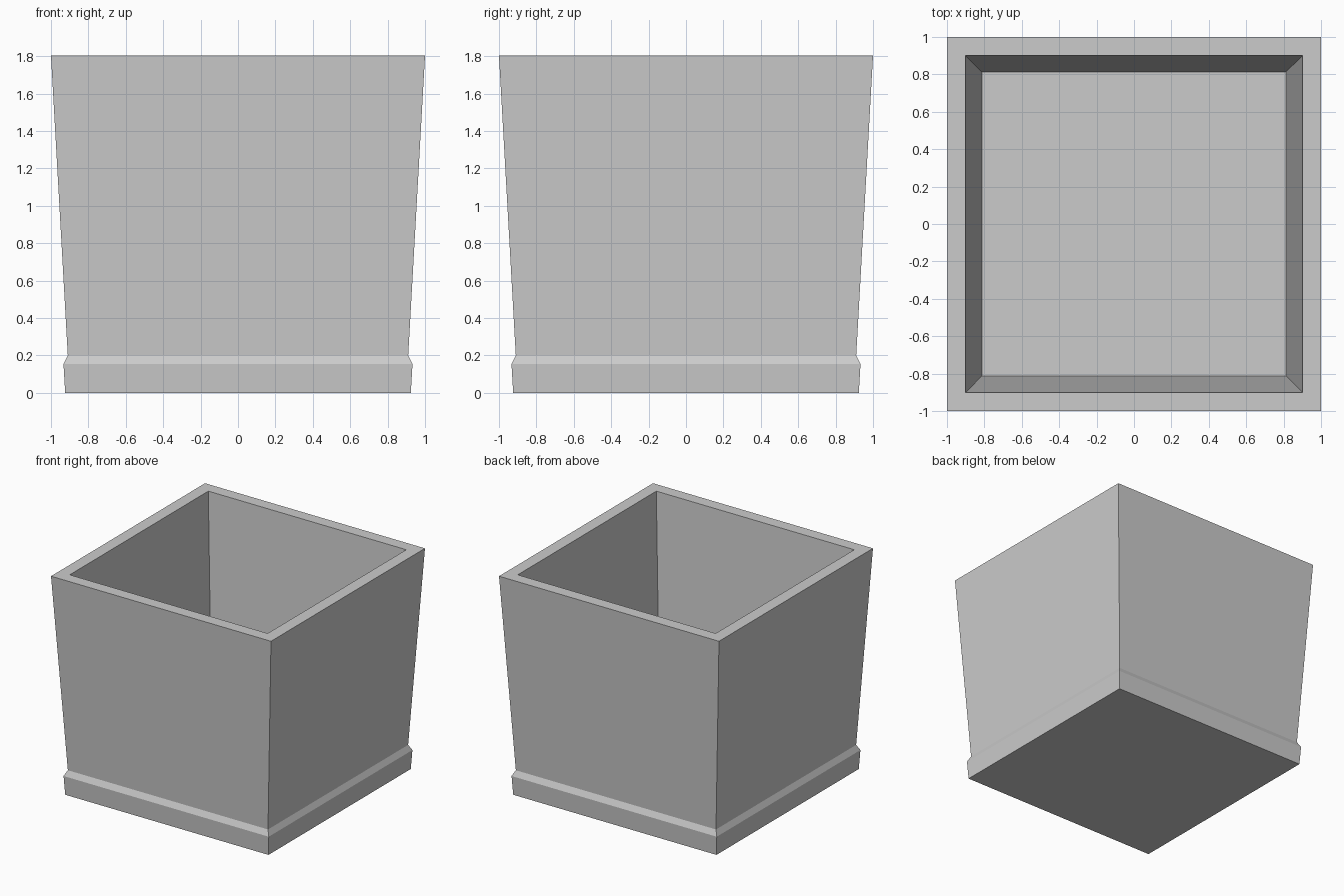
import bpy
import bmesh

cube = bpy.data.objects.get("Cube")
if cube:
    bpy.data.objects.remove(cube, do_unlink=True)

# Single plain grey material
grey = bpy.data.materials.new("plain grey")
grey.use_nodes = True
colour = (0.6, 0.6, 0.6, 1)
grey.diffuse_color = colour
grey.node_tree.nodes["Principled BSDF"].inputs["Base Color"].default_value = colour

# Half width and height of each square ring, from underside to inner floor
profile = [
    (0.924, 0),        # foot
    (0.933, 0.155),    # plinth top
    (0.91, 0.2),       # groove above the plinth
    (1, 1.805),        # outer rim
    (0.9, 1.805),      # inner rim
    (0.814, 0.24),     # inner floor
]


def square_ring(bm, half, z):
    corners = [(-1, -1), (1, -1), (1, 1), (-1, 1)]
    return [bm.verts.new((x * half, y * half, z)) for x, y in corners]


# Square planter: join the rings, then close the underside and inner floor
bm = bmesh.new()
rings = [square_ring(bm, half, z) for half, z in profile]
for low, high in zip(rings, rings[1:]):
    for i in range(4):
        j = (i + 1) % 4
        bm.faces.new((low[i], low[j], high[j], high[i]))
bm.faces.new(rings[0][::-1])
bm.faces.new(rings[-1])
bmesh.ops.recalc_face_normals(bm, faces=bm.faces)

mesh = bpy.data.meshes.new("square_planter")
bm.to_mesh(mesh)
bm.free()
mesh.materials.append(grey)
planter = bpy.data.objects.new("square_planter", mesh)
bpy.context.collection.objects.link(planter)
